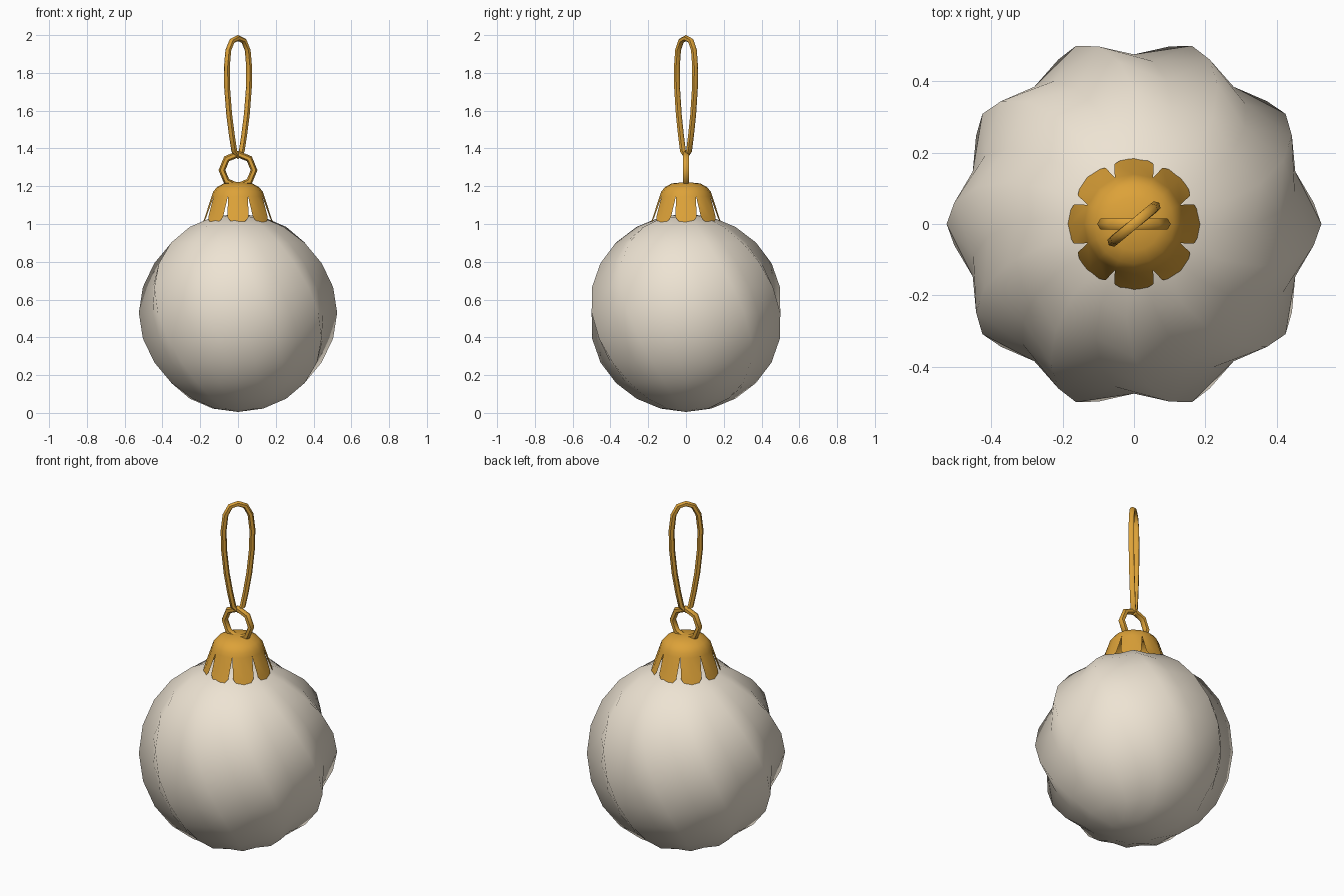
import bpy, bmesh
from math import sin, cos, pi, radians
from mathutils import Vector

if "Cube" in bpy.data.objects:
    bpy.data.objects.remove(bpy.data.objects["Cube"])


def material(name, rgb):
    m = bpy.data.materials.new(name)
    m.diffuse_color = (*rgb, 1)
    m.use_nodes = True
    m.node_tree.nodes["Principled BSDF"].inputs["Base Color"].default_value = m.diffuse_color
    return m


gold = material("gold", (0.72, 0.36, 0.04))
cream = material("cream", (0.85, 0.77, 0.65))


def finish(bm, name, mat, angle):
    bmesh.ops.recalc_face_normals(bm, faces=bm.faces)
    me = bpy.data.meshes.new(name)
    bm.to_mesh(me)
    bm.free()
    ob = bpy.data.objects.new(name, me)
    bpy.context.collection.objects.link(ob)
    me.materials.append(mat)
    bpy.ops.object.select_all(action='DESELECT')
    ob.select_set(True)
    bpy.context.view_layer.objects.active = ob
    bpy.ops.object.shade_smooth_by_angle(angle=radians(angle))
    return ob


def bridge(bm, a, b):
    n = len(a)
    for i in range(n):
        bm.faces.new((a[i], a[(i + 1) % n], b[(i + 1) % n], b[i]))


def fan(bm, ring, tip):
    for i in range(len(ring)):
        bm.faces.new((ring[i], ring[(i + 1) % len(ring)], tip))


def tube(name, path, radius, sides, side_axis):
    """Closed tube along a loop lying roughly in a plane with normal side_axis."""
    bm = bmesh.new()
    rings = []
    for i, p in enumerate(path):
        t = (path[(i + 1) % len(path)] - path[i - 1]).normalized()
        u = t.cross(side_axis).normalized()
        v = t.cross(u)
        rings.append([bm.verts.new(p + radius * (cos(a) * u + sin(a) * v))
                      for a in (2 * pi * k / sides for k in range(sides))])
    for i in range(len(rings)):
        bridge(bm, rings[i - 1], rings[i])
    return finish(bm, name, gold, 60)


# Twisted ten-ribbed ball
bm = bmesh.new()
R, ZC, TWIST = 0.525, 0.53, radians(26)
rings = []
for j in range(1, 12):
    lat = radians(-90 + 15 * j)
    ring = []
    for i in range(20):
        r = R * cos(lat) * (0.905 if i % 2 else 1)
        a = i * pi / 10 - TWIST * sin(lat)
        ring.append(bm.verts.new((r * cos(a), r * sin(a), ZC + R * sin(lat))))
    rings.append(ring)
for a, b in zip(rings, rings[1:]):
    bridge(bm, a, b)
fan(bm, rings[0], bm.verts.new((0, 0, ZC - R)))
fan(bm, rings[-1], bm.verts.new((0, 0, ZC + R)))
finish(bm, "ball", cream, 180)

# Domed cap with eight flared tabs
bm = bmesh.new()
rings = []
for r, z in ((0.075, 1.215), (0.112, 1.195), (0.132, 1.17), (0.14, 1.145)):
    rings.append([bm.verts.new((r * cos(a), r * sin(a), z))
                  for a in (radians(22.5 * k - 22.5) for k in range(16))])
for a, b in zip(rings, rings[1:]):
    bridge(bm, a, b)
fan(bm, rings[0], bm.verts.new((0, 0, 1.222)))
for k in range(8):
    top = [rings[-1][(2 * k + d) % 16] for d in range(3)]
    c, s = cos(k * pi / 4), sin(k * pi / 4)
    for r, z, w, dz in ((0.176, 1.035, 0.055, 0), (0.185, 1.01, 0.04, 0.005)):
        low = [bm.verts.new((x * c - y * s, x * s + y * c, h)) for x, y, h in
               ((r - 0.008, -w, z + dz), (r, 0, z), (r - 0.008, w, z + dz))]
        for i in range(2):
            bm.faces.new((top[i], top[i + 1], low[i + 1], low[i]))
        top = low
finish(bm, "cap", gold, 40)

# Hanging ring
tube("ring", [Vector((0.085 * cos(k * pi / 4), 0, 1.285 + 0.085 * sin(k * pi / 4)))
              for k in range(8)], 0.018, 6, Vector((0, 1, 0)))

# Teardrop hanging loop, set diagonally
half = [(0.025, 1.385), (0.042, 1.47), (0.06, 1.58), (0.074, 1.72), (0.076, 1.83),
        (0.066, 1.92), (0.04, 1.97)]
outline = [(0, 1.36)] + half + [(0, 1.984)] + [(-w, z) for w, z in reversed(half)]
u, n = Vector((1, 1, 0)).normalized(), Vector((1, -1, 0)).normalized()
tube("hanging_loop", [w * u + n * (0.1 * w) + Vector((0, 0, z)) for w, z in outline],
     0.016, 6, n)
